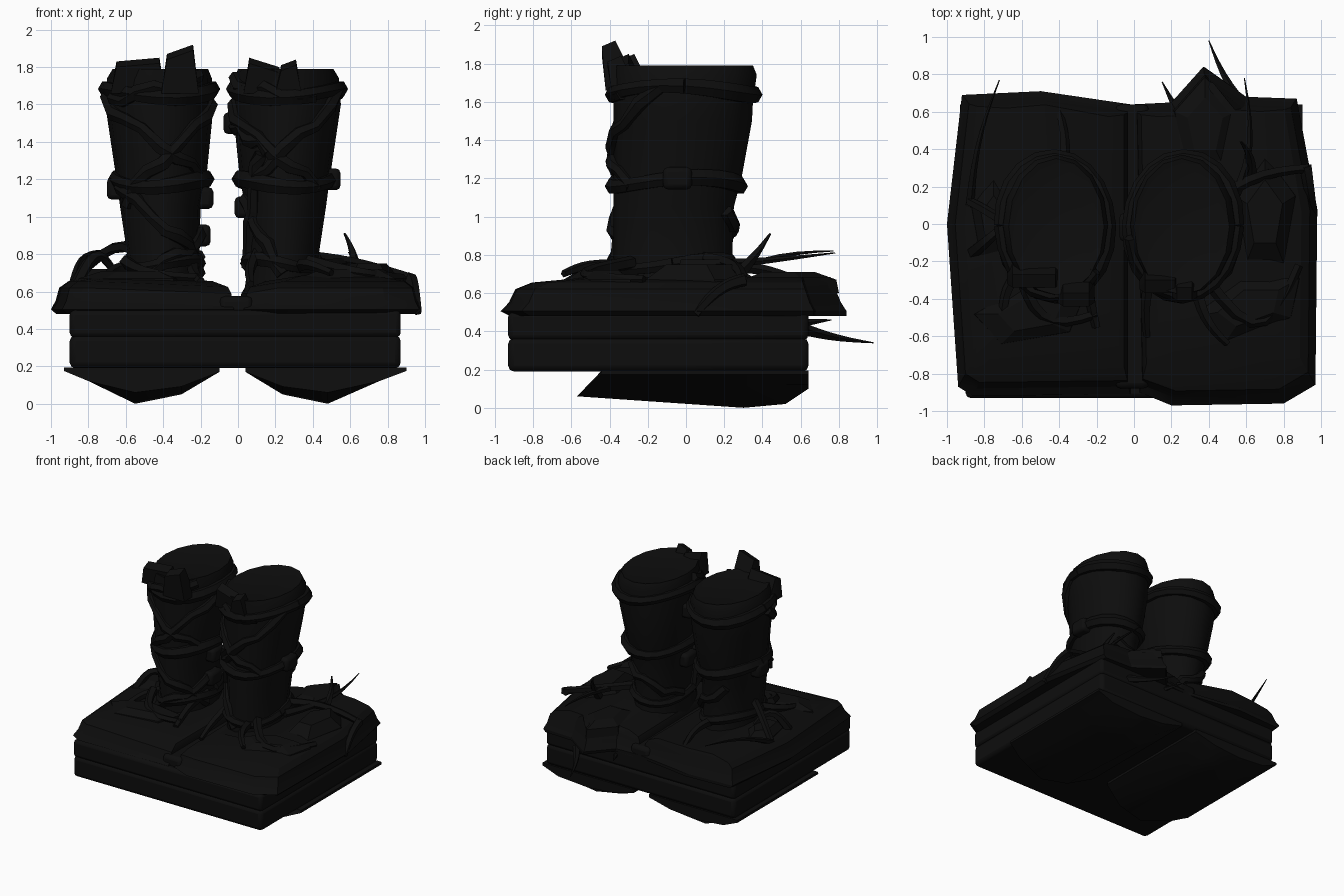
import bpy, bmesh, math
from mathutils import Vector

if "Cube" in bpy.data.objects:
    bpy.data.objects.remove(bpy.data.objects["Cube"])

stone = bpy.data.materials.new("charcoal black")
stone.diffuse_color = (0.004, 0.004, 0.004, 1)
stone.use_nodes = True
stone.node_tree.nodes["Principled BSDF"].inputs["Base Color"].default_value = stone.diffuse_color


def loft(name, rings, angle=35):
    """Skin a stack of equal-length point rings and cap both ends."""
    bm = bmesh.new()
    rows = [[bm.verts.new(p) for p in ring] for ring in rings]
    n = len(rows[0])
    for a, b in zip(rows, rows[1:]):
        for i in range(n):
            bm.faces.new((a[i], a[(i + 1) % n], b[(i + 1) % n], b[i]))
    bm.faces.new(rows[0])
    bm.faces.new(rows[-1])
    bmesh.ops.recalc_face_normals(bm, faces=bm.faces)
    mesh = bpy.data.meshes.new(name)
    bm.to_mesh(mesh)
    bm.free()
    mesh.materials.append(stone)
    obj = bpy.data.objects.new(name, mesh)
    bpy.context.collection.objects.link(obj)
    bpy.ops.object.select_all(action='DESELECT')
    obj.select_set(True)
    bpy.context.view_layer.objects.active = obj
    bpy.ops.object.shade_smooth_by_angle(angle=math.radians(angle))
    return obj


def box(name, x0, x1, y0, y1, z0, z1, bevel):
    corners = [(x0, y0), (x1, y0), (x1, y1), (x0, y1)]
    obj = loft(name, [[(x, y, z) for x, y in corners] for z in (z0, z1)])
    mod = obj.modifiers.new("soft edges", 'BEVEL')
    mod.width, mod.segments = bevel, 2


def tube(name, pts, radius, sides=6):
    """Vine through the points; radius is a function of the fraction along it."""
    pts = [Vector(p) for p in pts]
    last = len(pts) - 1
    rings = []
    for i, p in enumerate(pts):
        t = (pts[min(i + 1, last)] - pts[max(i - 1, 0)]).normalized()
        up = Vector((0, 0, 1)) if abs(t.z) < 0.92 else Vector((0, 1, 0))
        u = t.cross(up).normalized()
        v = u.cross(t)
        r = radius(i / last)
        rings.append([p + r * (math.cos(a) * u + math.sin(a) * v)
                      for a in (k * math.tau / sides for k in range(sides))])
    loft(name, rings, 50)


# Two-course plinth
box("lower_plinth", -0.90, 0.87, -0.93, 0.64, 0.19, 0.365, 0.03)
box("upper_plinth", -0.90, 0.87, -0.93, 0.64, 0.355, 0.50, 0.025)

# Lobed rocks hanging under the plinth, lowest at the back, with a raked front
for name, x0, xlow, x1 in (("left_under_rock", -0.93, -0.55, -0.10), ("right_under_rock", 0.90, 0.48, 0.04)):
    rings = []
    for y, lift, rake in ((-0.57, 0.06, 0.13), (0.30, 0.0, 0), (0.52, 0.02, 0), (0.64, 0.10, 0)):
        prof = [(x0, 0.175), (x0 + (xlow - x0) * 0.35, 0.12), (xlow, lift),
                (xlow + (x1 - xlow) * 0.55, 0.05 + lift * 0.7), (x1, 0.17), (x1, 0.195), (x0, 0.195)]
        rings.append([(x, y + rake * min(1, (z - 0.06) / 0.12), z) for x, z in prof])
    loft(name, rings, 30)

# Broken top slabs, one beneath each pillar; the inner edge stays steep
left_edge = [(-0.92, 0.69), (-0.50, 0.71), (-0.02, 0.64), (-0.02, -0.91), (-0.86, -0.92), (-0.94, -0.87), (-1.0, 0.0)]
right_edge = [(0.0, 0.64), (0.20, 0.65), (0.37, 0.84), (0.60, 0.68), (0.87, 0.67), (0.98, 0.08), (0.97, -0.86),
              (0.80, -0.96), (0.20, -0.97), (0.03, -0.90)]
for name, cx, outline in (("left_top_slab", -0.45, left_edge), ("right_top_slab", 0.48, right_edge)):
    rings = []
    for z, s in ((0.48, 0.95), (0.505, 1.0), (0.55, 0.955), (0.62, 0.92), (0.655, 0.83), (0.685, 0.50)):
        ring = []
        for x, y in outline:
            sx = s ** 0.45 if abs(x) < 0.1 else s
            sy = max(s, 1 - (z - 0.48) * 0.5) if y > 0.6 else s
            ring.append((cx + (x - cx) * sx, y * sy, z - (0.03 if abs(x) < 0.1 and z > 0.54 else 0)))
        rings.append(ring)
    loft(name, rings, 25)
box("slab_joint", -0.10, 0.08, -0.88, 0.64, 0.44, 0.575, 0.03)

# Flaring pillar profile: height, outer x, inner x, back y; the right one is mirrored
rows = [(0.50, -0.64, -0.18, 0.27), (0.72, -0.58, -0.21, 0.24), (1.05, -0.63, -0.20, 0.25), (1.20, -0.65, -0.17, 0.29),
        (1.50, -0.695, -0.14, 0.345), (1.60, -0.71, -0.14, 0.35), (1.74, -0.70, -0.14, 0.37), (1.79, -0.67, -0.16, 0.35)]
MIRROR = -0.16


def on_pillar(side, z, deg, out=0.0):
    """Point on a pillar surface; 0 degrees is the outer side, 270 the front."""
    x0, x1, y1 = rows[-1][1:]
    for a, b in zip(rows, rows[1:]):
        if z <= b[0]:
            t = (z - a[0]) / (b[0] - a[0])
            x0, x1, y1 = (p + (q - p) * t for p, q in zip(a[1:], b[1:]))
            break
    y0 = -0.38
    ang = math.radians(deg)
    x = (x0 + x1) / 2 - ((x1 - x0) / 2 + out) * math.cos(ang)
    y = (y0 + y1) / 2 + ((y1 - y0) / 2 + out) * math.sin(ang)
    return (x if side == "left" else MIRROR - x, y, z)


for side in ("left", "right"):
    rings = [[on_pillar(side, row[0], k * 22.5) for k in range(16)] for row in rows]
    rim = rings[-1]
    centre = sum((Vector(p) for p in rim), Vector()) / 16
    rings.append([centre.lerp(Vector(p), 0.85) - Vector((0, 0, 0.015)) for p in rim])
    loft(side + "_pillar", rings)
    # Level vine hoops
    hoops = [(z, z, 0, 360) for z in (0.75, 1.18, 1.66)]
    # Slanting vines: start and end height, start and end angle
    if side == "left":
        slants = [(1.64, 1.20, 350, 210), (1.62, 1.08, 190, 325), (1.18, 0.72, 340, 190), (0.92, 0.68, 170, 310),
                  (1.74, 1.62, 220, 330), (1.02, 0.76, 60, 170)]
    else:
        slants = [(1.60, 1.15, 180, 315), (1.50, 1.36, 190, 250), (1.36, 0.75, 240, 195), (1.10, 0.70, 195, 270),
                  (1.66, 1.20, 340, 230), (1.72, 1.62, 190, 300), (1.02, 0.76, 60, 170)]
    for i, (z0, z1, a0, a1) in enumerate(hoops + slants):
        n = max(6, abs(a1 - a0) // 18)
        size = 0.045 if i in (1, 2) else 0.038
        pts = [on_pillar(side, z0 + (z1 - z0) * k / n + 0.025 * math.sin(k * math.tau / n * 2 + i),
                         a0 + (a1 - a0) * k / n, 0.0) for k in range(n + 1)]
        tube(f"{side}_wrapped_vine_{i}", pts, lambda t: size * (1 + 0.15 * math.sin(t * math.tau * 2)))

# Blocky knots where vines cross
for i, (side, z, deg) in enumerate((("left", 1.10, 180), ("left", 0.90, 180), ("left", 1.15, 0),
                                    ("right", 1.50, 180), ("right", 1.05, 180), ("right", 1.20, 0))):
    x, y, z = on_pillar(side, z, deg)
    s = 0.058
    box(f"{side}_knot_{i}", x - s, x + s, y - s * 1.3, y + s * 1.3, z - s, z + s, 0.025)

# Jagged splinters on the front rims: x range, left and right top heights, front y
for name, x0, x1, za, zb, y in (("left_tall_splinter", -0.38, -0.24, 1.87, 1.92, -0.44),
                                ("left_rim_splinter", -0.65, -0.42, 1.83, 1.85, -0.34),
                                ("right_small_splinter", 0.23, 0.31, 1.81, 1.84, -0.41),
                                ("right_rim_splinter", 0.06, 0.22, 1.85, 1.80, -0.37)):
    foot = (x0 - 0.03, x1 + 0.03)
    loft(name, [[(foot[0], y + 0.02, 1.66), (x0, y, za - drop), (x1, y, zb - drop), (foot[1], y + 0.02, 1.66)]
                if dy == 0 else
                [(foot[0], y + dy, 1.66), (x0, y + dy, za - drop), (x1, y + dy, zb - drop), (foot[1], y + dy, 1.66)]
                for dy, drop in ((0, 0.03), (0.07, 0), (0.13, 0.12))], 20)


def root(name, a, b, arch, sway, tip, base=0.036):
    """Vine from a to b, arched upward and swayed sideways, thinning to tip."""
    a, b = Vector(a), Vector(b)
    across = (b - a).cross(Vector((0, 0, 1))).normalized()
    pts = []
    for k in range(8):
        t = k / 7
        bow = math.sin(math.pi * t)
        pts.append(a.lerp(b, t) + Vector((0, 0, arch * bow)) + across * sway * bow)
    tube(name, pts, lambda t: base + (tip - base) * t, 5)


# Roots on the left slab
root("left_arch_root", (-0.45, -0.25, 0.72), (-0.88, 0.12, 0.66), 0.15, 0.04, 0.025)
root("left_hook_root", (-0.86, -0.15, 0.64), (-0.66, 0.02, 0.70), 0.12, 0.0, 0.02)
root("left_toe_root", (-0.60, -0.28, 0.76), (-0.20, -0.48, 0.67), -0.02, 0.14, 0.025)
root("left_outer_root", (-0.56, -0.22, 0.74), (-0.70, -0.48, 0.68), 0.0, 0.04, 0.025)
root("left_inner_root", (-0.22, -0.10, 0.78), (-0.20, -0.55, 0.65), 0.0, 0.03, 0.025)
root("left_back_root", (-0.40, 0.22, 0.74), (-0.40, 0.60, 0.66), 0.02, 0.03, 0.02)
# Roots on the right slab
root("right_arch_root", (0.40, 0.10, 0.78), (0.93, 0.30, 0.67), 0.02, -0.05, 0.025)
root("right_drop_root", (0.92, 0.31, 0.67), (0.96, 0.05, 0.49), 0.04, 0.0, 0.025)
root("right_toe_root", (0.38, -0.28, 0.76), (0.88, -0.22, 0.67), -0.02, 0.28, 0.025)
root("right_front_root", (0.34, -0.36, 0.74), (0.50, -0.64, 0.70), 0.02, 0.03, 0.02)
root("right_inner_root", (0.10, -0.25, 0.80), (0.07, -0.60, 0.64), 0.0, 0.02, 0.02)
# Pointed thorns
root("left_long_thorn", (-0.88, 0.10, 0.64), (-0.72, 0.77, 0.82), 0.05, -0.03, 0.003, 0.025)
root("right_long_thorn", (0.45, -0.02, 0.74), (0.59, 0.78, 0.81), -0.01, 0.09, 0.003)
root("right_horn", (0.62, 0.28, 0.70), (0.57, 0.44, 0.91), 0.0, 0.02, 0.006)
root("right_low_thorn", (0.62, 0.58, 0.42), (0.40, 0.98, 0.34), -0.01, -0.02, 0.003)
root("middle_low_thorn", (0.24, 0.58, 0.44), (0.15, 0.76, 0.46), 0.0, 0.0, 0.003, 0.025)

# Angular shards lying on the slabs: centre, half sizes, turn, top height
for name, cx, cy, rx, ry, turn, top in (("left_shard", -0.55, -0.48, 0.33, 0.17, 10, 0.71),
                                        ("left_side_shard", -0.75, 0.02, 0.13, 0.24, 0, 0.72),
                                        ("right_shard", 0.62, -0.44, 0.33, 0.17, 20, 0.72),
                                        ("right_side_shard", 0.70, 0.05, 0.18, 0.34, 0, 0.75),
                                        ("right_back_shard", 0.38, 0.52, 0.18, 0.28, 0, 0.71)):
    rings = []
    for z, s in ((0.60, 1), (0.67, 0.95), (top, 0.55)):
        ring = []
        for k in range(5):
            a, r = k * math.tau / 5 + math.pi / 2, math.radians(turn)
            x, y = rx * s * math.cos(a), ry * s * math.sin(a)
            ring.append((cx + x * math.cos(r) - y * math.sin(r), cy + x * math.sin(r) + y * math.cos(r), z))
        rings.append(ring)
    loft(name, rings, 20)
